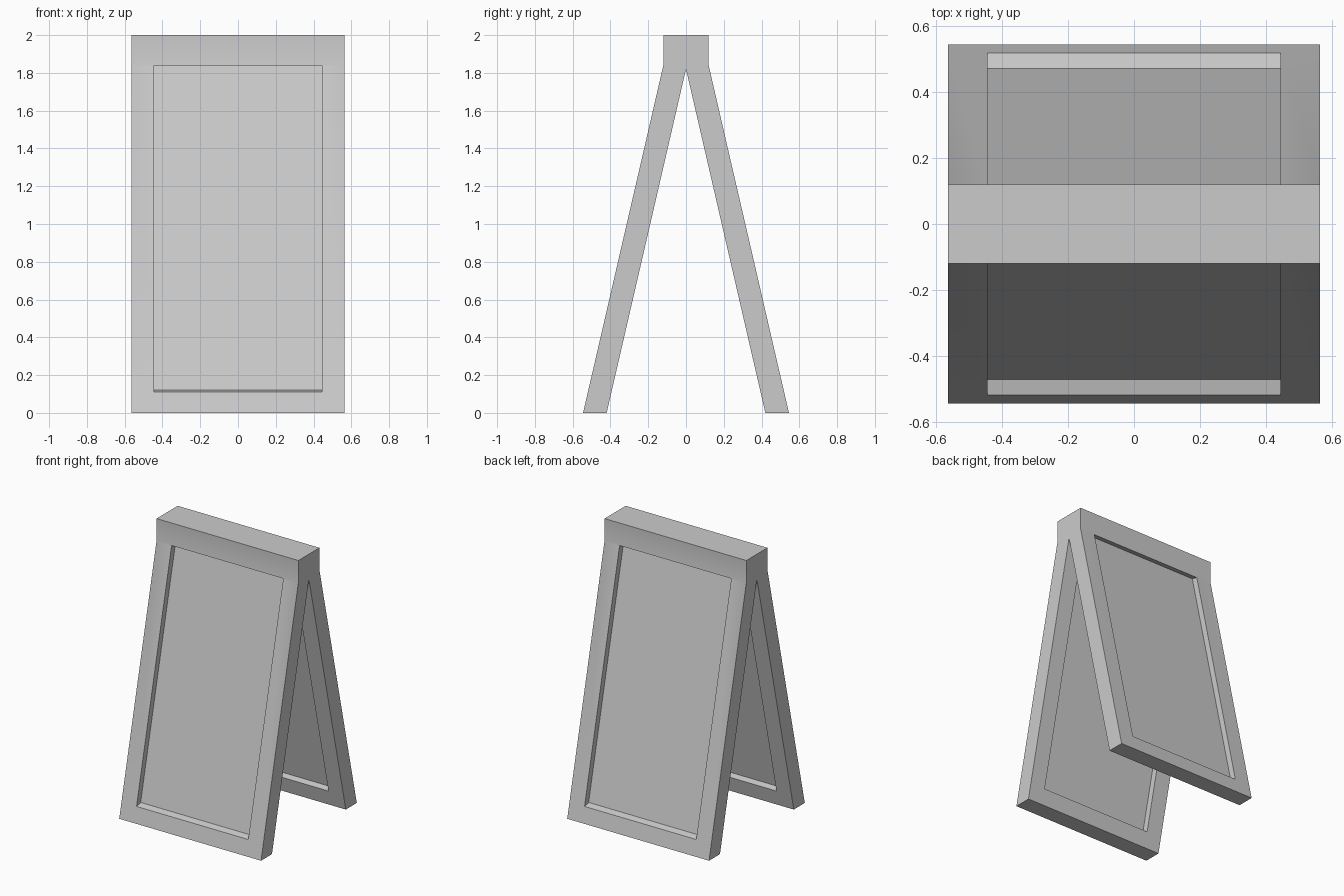
import bpy, bmesh

if "Cube" in bpy.data.objects:
    bpy.data.objects.remove(bpy.data.objects["Cube"])


def prism(name, profile, half_width):
    """Extrude a (y, z) profile along x, centred on x = 0."""
    bm = bmesh.new()
    face = bm.faces.new([bm.verts.new((-half_width, y, z)) for y, z in profile])
    ext = bmesh.ops.extrude_face_region(bm, geom=[face])
    moved = [v for v in ext["geom"] if isinstance(v, bmesh.types.BMVert)]
    bmesh.ops.translate(bm, verts=moved, vec=(2 * half_width, 0, 0))
    bmesh.ops.recalc_face_normals(bm, faces=bm.faces)
    mesh = bpy.data.meshes.new(name)
    bm.to_mesh(mesh)
    bm.free()
    obj = bpy.data.objects.new(name, mesh)
    bpy.context.collection.objects.link(obj)
    return obj


# Folding board: two sloped leaves joined by a top block
half = [(0.12, 2.0), (0.12, 1.84), (0.545, 0.0), (0.42, 0.0)]
profile = half + [(0.0, 1.82)] + [(-y, z) for y, z in reversed(half)]
board = prism("a_frame_board", profile, 0.565)


def outer_y(z):
    return 0.545 - z * 0.425 / 1.84


def inner_y(z):
    return 0.42 * (1 - z / 1.82)


def recess(name, surface, bottom, top, dy, dz, side, outside):
    """Cut a sunken panel, moving in from the leaf surface by (dy, dz)."""
    pts = []
    for z, steps in ((bottom, (-outside, 1)), (top, (1, -outside))):
        pts += [(side * (surface(z) + k * dy), z + k * dz) for k in steps]
    cutter = prism(name, pts, 0.445)
    cutter.hide_render = True
    mod = board.modifiers.new(name, "BOOLEAN")
    mod.operation = "DIFFERENCE"
    mod.solver = "EXACT"
    mod.object = cutter
    bpy.ops.object.modifier_apply(modifier=mod.name)
    bpy.data.objects.remove(cutter)


bpy.context.view_layer.objects.active = board
board.select_set(True)

# Sunken panels on the outer and inner face of each leaf
for side in (-1, 1):
    recess("outer_recess", outer_y, 0.111, 1.838, -0.047, 0.011, side, 1.0)
    recess("inner_recess", inner_y, 0.111, 1.70, 0.045, 0.011, side, 0.5)

bpy.ops.object.shade_smooth_by_angle(angle=0.52)
